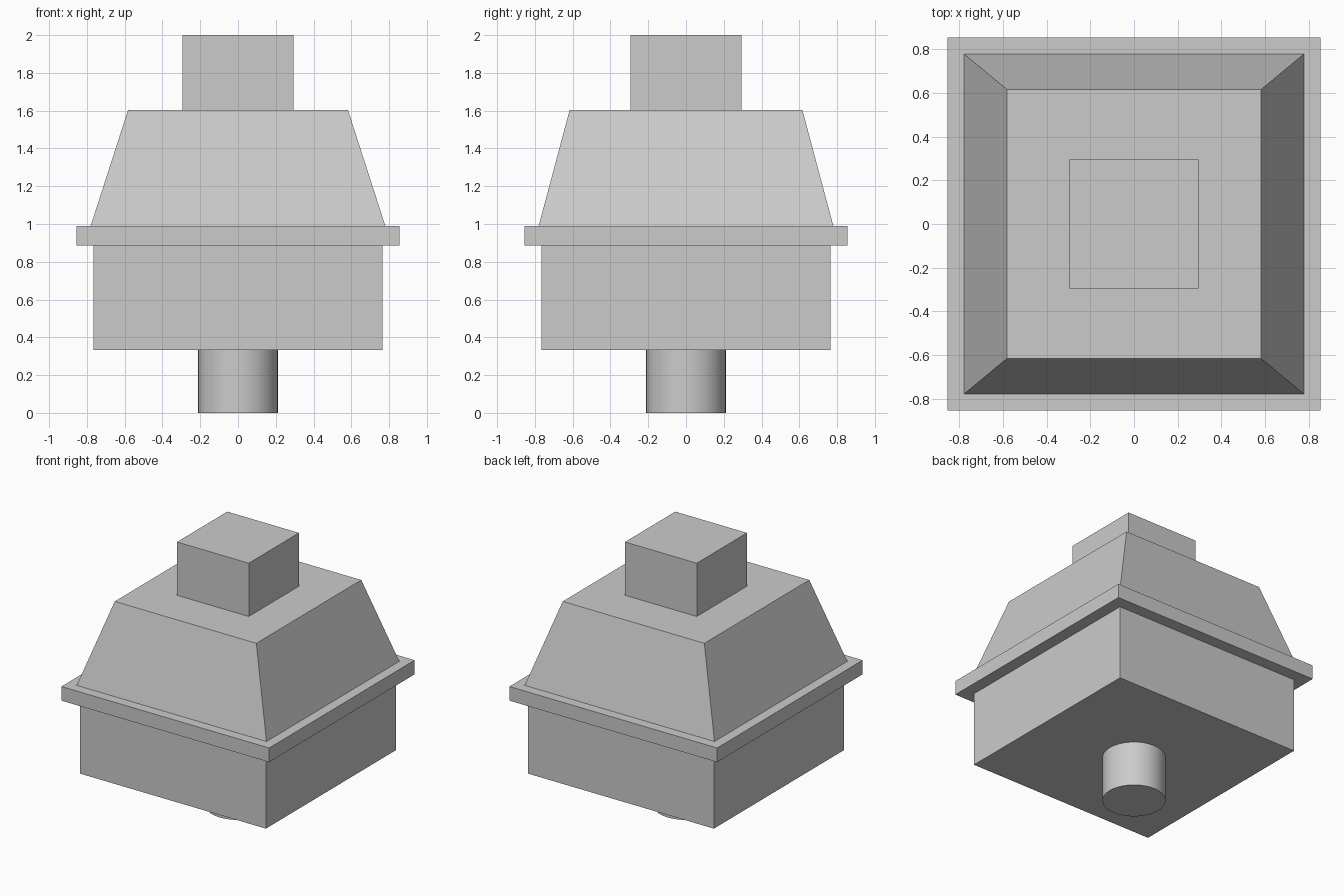
import bpy
import math

default = bpy.data.objects.get("Cube")
if default:
    bpy.data.objects.remove(default, do_unlink=True)

# Single grey finish
grey = bpy.data.materials.new("plain grey")
grey.use_nodes = True
colour = (0.6, 0.6, 0.6, 1)
grey.diffuse_color = colour
grey.node_tree.nodes["Principled BSDF"].inputs["Base Color"].default_value = colour


def block(name, half, bottom, top, top_half=None):
    """Square block whose top may taper to different half widths in x and y."""
    top_x, top_y = top_half or (half, half)
    bpy.ops.mesh.primitive_cube_add(size=2)
    obj = bpy.context.object
    obj.name = name
    for v in obj.data.vertices:
        upper = v.co.z > 0
        v.co.x *= top_x if upper else half
        v.co.y *= top_y if upper else half
        v.co.z = top if upper else bottom
    obj.data.materials.append(grey)
    return obj


# Stacked square body
block("lower_body", 0.765, 0.333, 0.885)
block("flange", 0.854, 0.885, 0.99)
block("tapered_hood", 0.78, 0.99, 1.604, (0.582, 0.616))
block("top_block", 0.295, 1.604, 2.0)

# Round peg underneath
bpy.ops.mesh.primitive_cylinder_add(vertices=32, radius=0.213, depth=0.333,
                                    location=(0, 0, 0.1665))
peg = bpy.context.object
peg.name = "bottom_peg"
peg.data.materials.append(grey)
bpy.ops.object.shade_smooth_by_angle(angle=math.radians(30))
